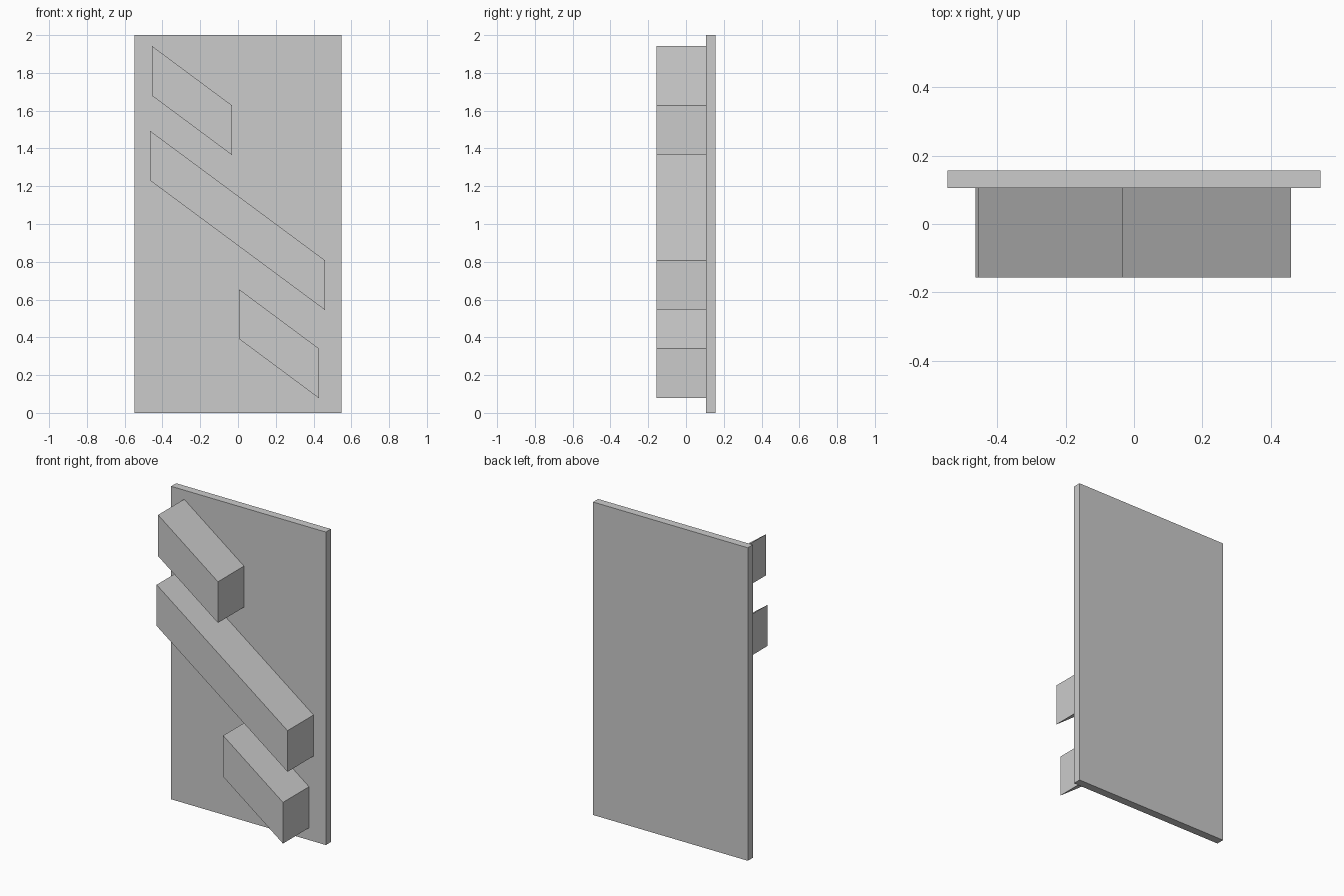
import bpy
import bmesh

cube = bpy.data.objects.get("Cube")
if cube:
    bpy.data.objects.remove(cube, do_unlink=True)

# One plain grey for the whole model
grey = bpy.data.materials.new("plain_grey")
grey.use_nodes = True
colour = (0.6, 0.6, 0.6, 1)
grey.diffuse_color = colour
grey.node_tree.nodes["Principled BSDF"].inputs["Base Color"].default_value = colour

FRONT, PANEL_FRONT, BACK = -0.157, 0.106, 0.157


def prism(name, outline, y_front, y_back):
    """Extrude an (x, z) outline from front to back."""
    bm = bmesh.new()
    face = bm.faces.new([bm.verts.new((x, y_front, z)) for x, z in outline])
    moved = bmesh.ops.extrude_face_region(bm, geom=[face])["geom"]
    verts = [g for g in moved if isinstance(g, bmesh.types.BMVert)]
    bmesh.ops.translate(bm, verts=verts, vec=(0, y_back - y_front, 0))
    bmesh.ops.recalc_face_normals(bm, faces=bm.faces)
    mesh = bpy.data.meshes.new(name)
    bm.to_mesh(mesh)
    bm.free()
    mesh.materials.append(grey)
    obj = bpy.data.objects.new(name, mesh)
    bpy.context.collection.objects.link(obj)
    return obj


def slanted_bar(name, x0, x1, top0, top1, height):
    """Sloping bar with upright ends."""
    outline = [(x0, top0), (x0, top0 - height), (x1, top1 - height), (x1, top1)]
    # The bar stops on the face of the panel
    return prism(name, outline, FRONT, PANEL_FRONT)


# Upright backing panel
prism("back_panel", [(-0.547, 0), (0.547, 0), (0.547, 2), (-0.547, 2)], PANEL_FRONT, BACK)

# Three parallel diagonal bars
slanted_bar("upper_bar", -0.455, -0.032, 1.942, 1.628, 0.263)
slanted_bar("middle_bar", -0.465, 0.46, 1.493, 0.808, 0.263)
slanted_bar("lower_bar", 0.005, 0.428, 0.655, 0.341, 0.263)
